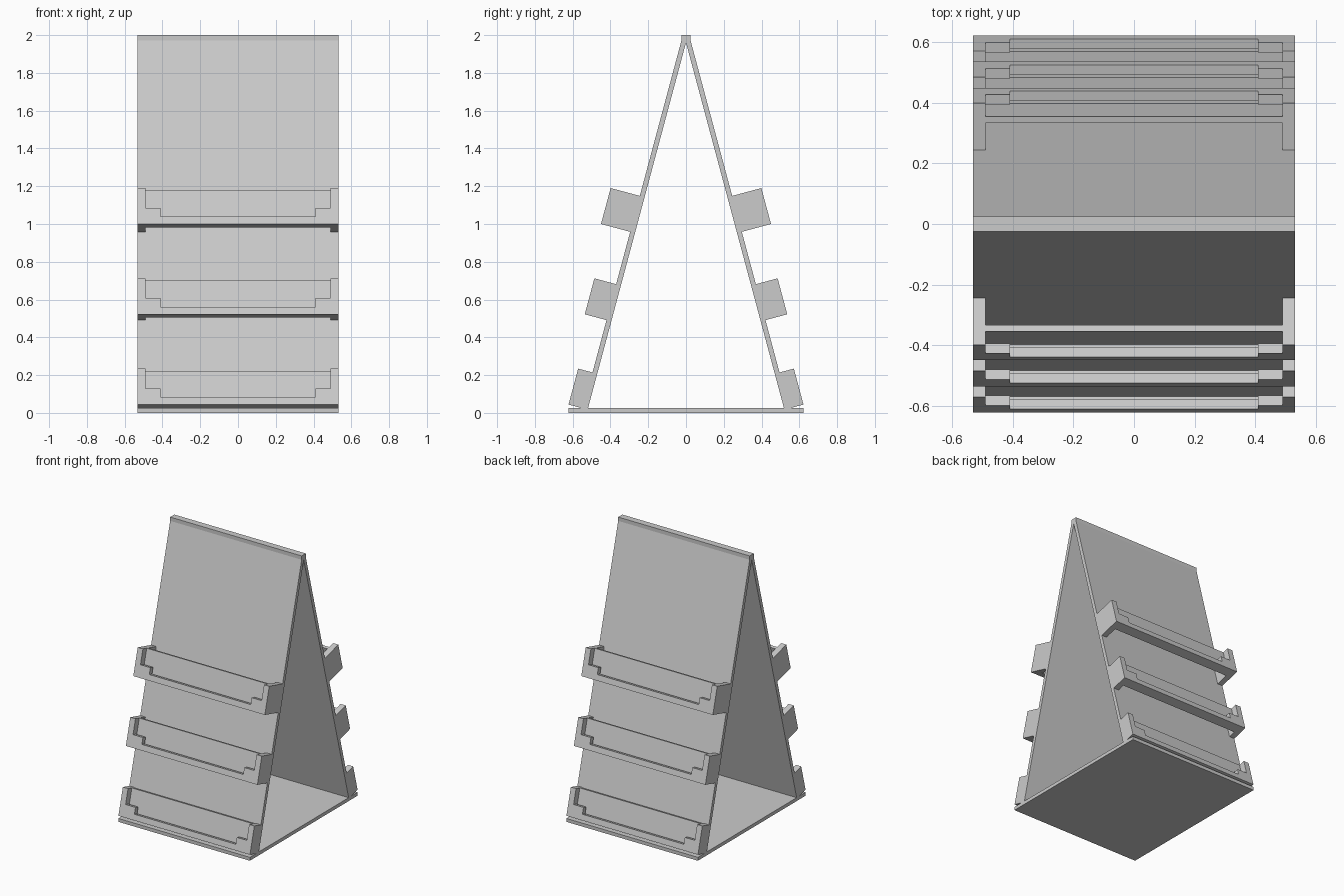
import bpy, bmesh
from math import radians, tan
from mathutils import Matrix

if "Cube" in bpy.data.objects:
    bpy.data.objects.remove(bpy.data.objects["Cube"], do_unlink=True)

GREY = (0.6, 0.6, 0.6, 1)
mat = bpy.data.materials.new("plain grey")
mat.use_nodes = True
mat.diffuse_color = GREY
mat.node_tree.nodes["Principled BSDF"].inputs["Base Color"].default_value = GREY

HALF = 0.532          # half width of the stand
INNER = 0.49          # inside face of the tray cheeks
LEAN = radians(15)
TOP, BASE = 1.972, 0.025


def extrude(name, outline, offset, matrix=Matrix()):
    """Make a flat-sided solid from a 3D outline pushed along an offset."""
    bm = bmesh.new()
    face = bm.faces.new([bm.verts.new(p) for p in outline])
    moved = bmesh.ops.extrude_face_region(bm, geom=[face])["geom"]
    bmesh.ops.translate(bm, vec=offset,
                        verts=[v for v in moved if isinstance(v, bmesh.types.BMVert)])
    bmesh.ops.recalc_face_normals(bm, faces=bm.faces)
    mesh = bpy.data.meshes.new(name)
    bm.to_mesh(mesh)
    bm.free()
    mesh.materials.append(mat)
    obj = bpy.data.objects.new(name, mesh)
    obj.matrix_world = matrix
    bpy.context.collection.objects.link(obj)


def box(name, x, y, z, matrix=Matrix()):
    base = [(x[0], y[0], z[0]), (x[1], y[0], z[0]), (x[1], y[1], z[0]), (x[0], y[1], z[0])]
    extrude(name, base, (0, 0, z[1] - z[0]), matrix)


def tray(side, matrix, depth, height=0.197):
    # local frame: y = 0 is the front face, +y runs in toward the panel
    for hand, s in (("left", 1), ("right", -1)):
        box(f"{side}_tray_{hand}_cheek", sorted((s * INNER, s * HALF)),
            (0, depth), (0, height), matrix)
    box(f"{side}_tray_back", (-INNER, INNER), (0.046, 0.067), (0, height), matrix)
    box(f"{side}_tray_floor", (-INNER, INNER), (0.033, 0.046), (0, 0.03), matrix)
    # stepped front lip, raised at both ends
    half = [(INNER, 0), (INNER, 0.088), (0.41, 0.088), (0.41, 0.041)]
    lip = half + [(-x, z) for x, z in reversed(half)]
    extrude(f"{side}_tray_lip", [(x, 0, z) for x, z in lip], (0, 0.033, 0), matrix)


# base plate and ridge cap
box("base_plate", (-HALF, HALF), (-0.623, 0.623), (0, BASE))
box("ridge_cap", (-HALF, HALF), (-0.024, 0.024), (TOP, 2))

# leaning panels, each with three trays that get shallower toward the base
foot = 0.024 + (TOP - BASE) * tan(LEAN)
section = [(-foot, BASE), (-0.024, TOP), (0, TOP), (0, TOP - 0.012), (0.027 - foot, BASE)]
for side, turn in (("front", 0), ("back", radians(180))):
    spin = Matrix.Rotation(turn, 4, "Z")
    extrude(f"{side}_panel", [(-HALF, y, z) for y, z in section], (2 * HALF, 0, 0), spin)
    for i in range(3):
        place = Matrix.Translation((0, -0.45 - 0.086 * i, 1.0 - 0.478 * i))
        tray(side, spin @ place @ Matrix.Rotation(-LEAN, 4, "X"), 0.162 - 0.04 * i)
